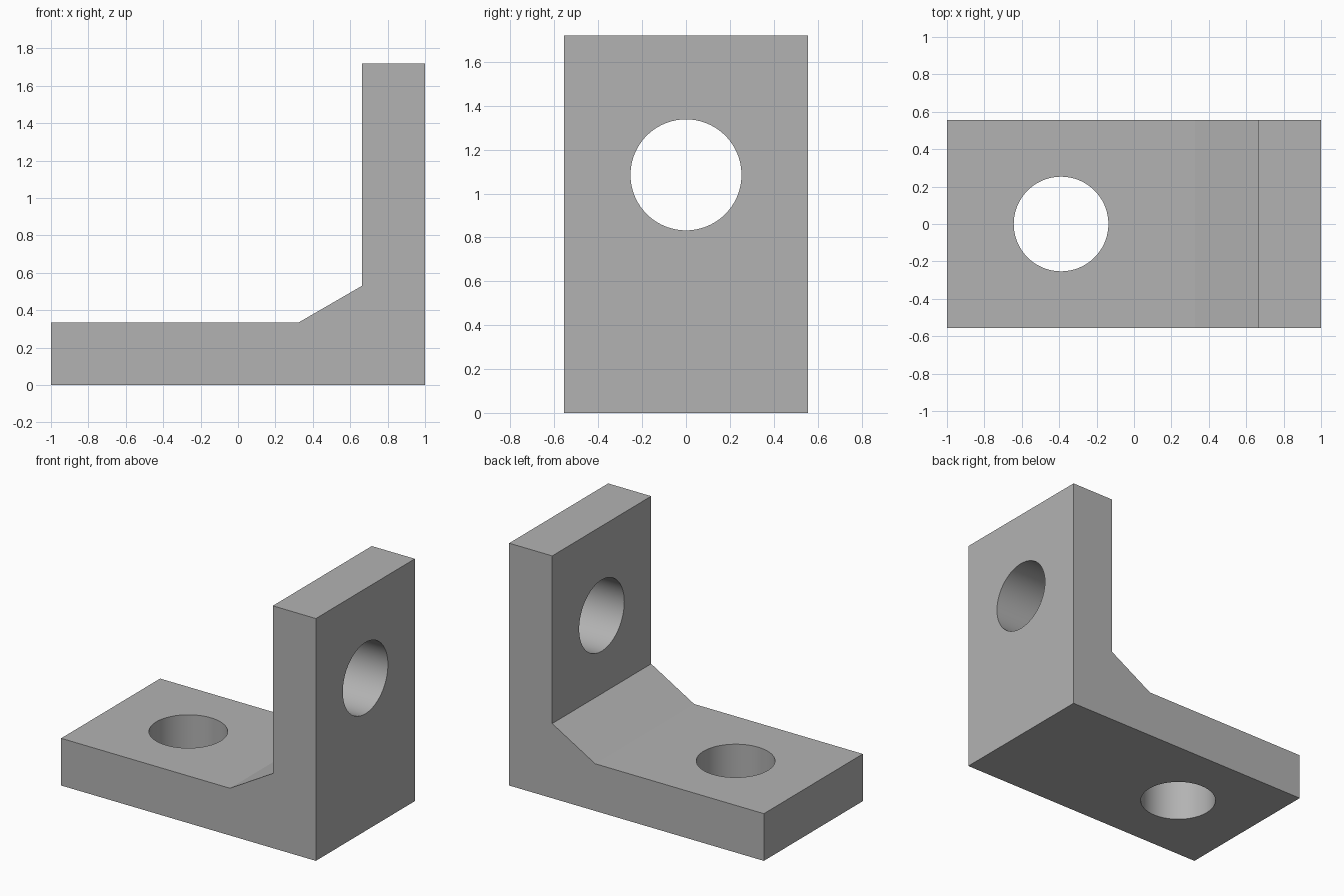
import bpy, bmesh, math

cube = bpy.data.objects.get("Cube")
if cube:
    bpy.data.objects.remove(cube, do_unlink=True)

HALF_WIDTH = 0.555
HOLE_RADIUS = 0.253

grey = bpy.data.materials.new("plain grey")
grey.use_nodes = True
colour = (0.45, 0.45, 0.45, 1)
grey.diffuse_color = colour
grey.node_tree.nodes["Principled BSDF"].inputs["Base Color"].default_value = colour

# L-shaped profile with a sloped inner corner, extruded across the width
profile = [(-1, 0), (1, 0), (1, 1.72), (0.662, 1.72),
           (0.662, 0.53), (0.325, 0.335), (-1, 0.335)]
bm = bmesh.new()
face = bm.faces.new([bm.verts.new((x, -HALF_WIDTH, z)) for x, z in profile])
extruded = bmesh.ops.extrude_face_region(bm, geom=[face])["geom"]
bmesh.ops.translate(bm, vec=(0, 2 * HALF_WIDTH, 0),
                    verts=[v for v in extruded if isinstance(v, bmesh.types.BMVert)])
bmesh.ops.recalc_face_normals(bm, faces=bm.faces)
mesh = bpy.data.meshes.new("angle_bracket")
bm.to_mesh(mesh)
bm.free()
mesh.materials.append(grey)
bracket = bpy.data.objects.new("angle_bracket", mesh)
bpy.context.collection.objects.link(bracket)


def drill(name, location, rotation):
    """Cut a round through-hole in the bracket."""
    bpy.ops.mesh.primitive_cylinder_add(vertices=96, radius=HOLE_RADIUS, depth=0.6,
                                        location=location, rotation=rotation)
    cutter = bpy.context.object
    cutter.name = name
    cutter.hide_render = True
    cutter.data.materials.append(grey)
    bpy.ops.object.select_all(action="DESELECT")
    bracket.select_set(True)
    bpy.context.view_layer.objects.active = bracket
    cut = bracket.modifiers.new(name, "BOOLEAN")
    cut.operation = "DIFFERENCE"
    cut.solver = "EXACT"
    cut.object = cutter
    bpy.ops.object.modifier_apply(modifier=cut.name)
    bpy.data.objects.remove(cutter, do_unlink=True)


# Holes through the base and the upright plate
drill("base_hole", (-0.39, 0, 0.17), (0, 0, 0))
drill("upright_hole", (0.83, 0, 1.085), (0, math.pi / 2, 0))

# Smooth hole walls, crisp plate edges
bpy.ops.object.shade_smooth_by_angle(angle=math.radians(20))
